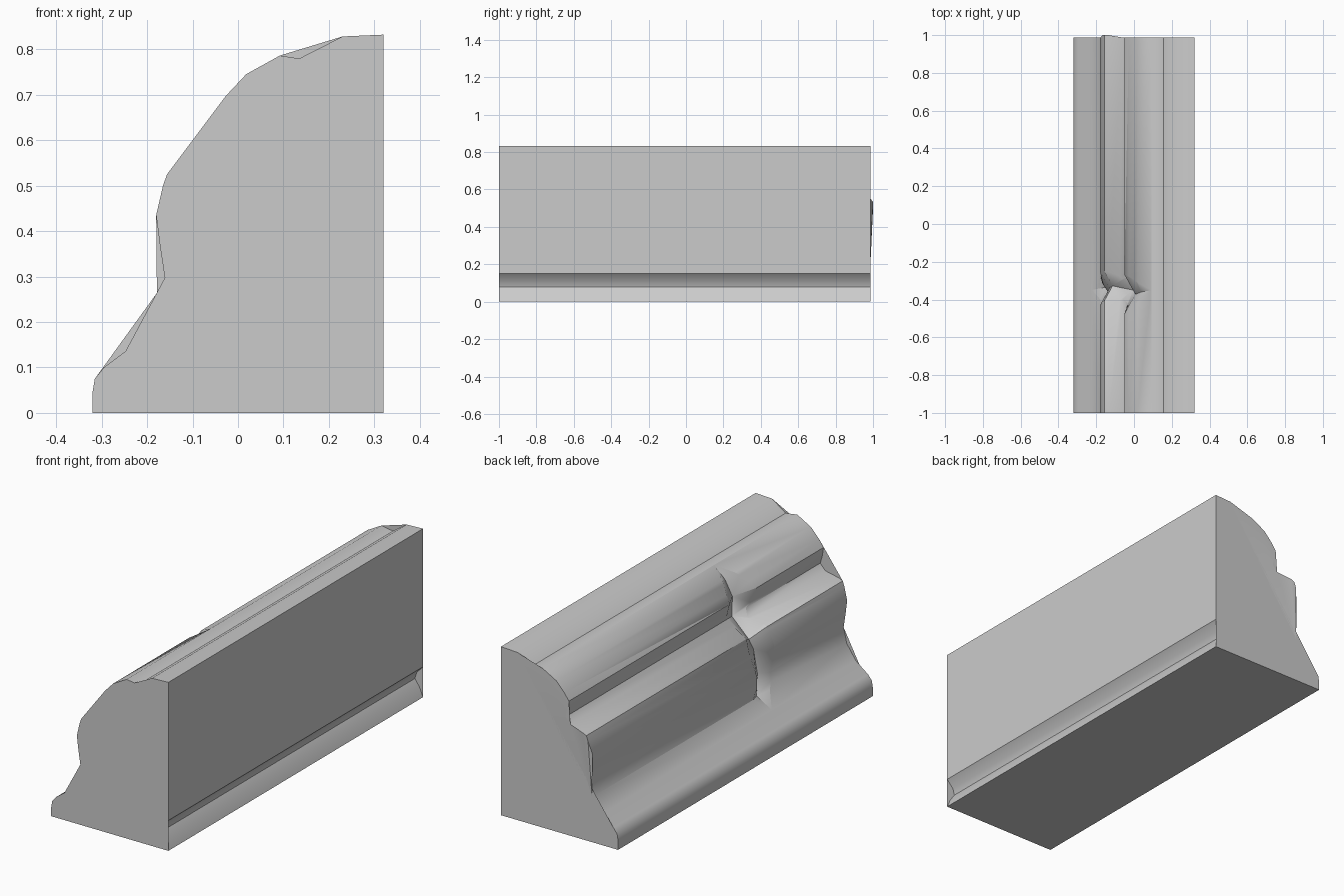
import bpy, bmesh, math
from mathutils import Vector

if "Cube" in bpy.data.objects:
    bpy.data.objects.remove(bpy.data.objects["Cube"])

# Cross-section of the moulding (x, z), walked from the bottom front up and over
PROFILE = [(-.32, 0), (-.32, .045), (-.315, .075), (-.295, .1), (-.228, .15),
           (-.178, .222), (-.161, .297), (-.172, .37), (-.18, .435), (-.165, .5),
           (-.156, .525), (-.135, .534), (-.06, .55), (-.033, .58), (-.045, .62),
           (-.051, .662), (-.027, .697), (.018, .745), (.092, .786), (.156, .776),
           (.23, .828), (.32, .832), (.32, .15), (.285, .112), (.275, .08),
           (.3, .045), (.32, 0)]


def make_object(name, bm):
    bmesh.ops.recalc_face_normals(bm, faces=bm.faces)
    mesh = bpy.data.meshes.new(name)
    bm.to_mesh(mesh)
    bm.free()
    obj = bpy.data.objects.new(name, mesh)
    bpy.context.collection.objects.link(obj)
    return obj


def loft(bm, rings):
    n = len(rings[0])
    for a, b in zip(rings, rings[1:]):
        for i in range(n):
            j = (i + 1) % n
            bm.faces.new((a[i], a[j], b[j], b[i]))


# Moulding: extruded profile, with a slight bulge on the back end of the ledge
bm = bmesh.new()
front = [bm.verts.new((x, -1, z)) for x, z in PROFILE]
back = [bm.verts.new((x, 1 if i in (9, 10, 11) else .987, z))
        for i, (x, z) in enumerate(PROFILE)]
loft(bm, [front, back])
caps = [bm.faces.new(front), bm.faces.new(back)]
bmesh.ops.triangulate(bm, faces=caps)
moulding = make_object("stone_moulding", bm)

# Chip cutter: V-shaped gouge (surface x, z, far edge y, near edge y, depth)
GOUGE = [(.018, .745, -.31, -.41, .03), (-.05, .662, -.27, -.475, .06),
         (-.033, .58, -.28, -.42, .035), (-.156, .525, -.25, -.405, .06),
         (-.18, .435, -.25, -.43, .05), (-.161, .297, -.325, -.43, .035),
         (-.178, .222, -.27, -.4, .03)]
TIPS = [Vector((.095, -.35, .79)), Vector((-.228, -.35, .153))]
OUT = .02
bm = bmesh.new()
line = [TIPS[0]] + [Vector((g[0], 0, g[1])) for g in GOUGE] + [TIPS[1]]
rings = []
for k, (x, z, ya, yb, d) in enumerate(GOUGE):
    t = line[k + 2] - line[k]
    n = Vector((t.z, 0, -t.x)).normalized()
    mid, half = (ya + yb) / 2, (ya - yb) / 2 * (d + OUT) / d
    p = Vector((x, mid, z))
    side = Vector((0, half, 0))
    rings.append([bm.verts.new(v) for v in
                  (p - n * d, p + n * OUT + side, p + n * OUT - side)])
loft(bm, rings)
for tip, ring in zip(TIPS, (rings[0], rings[-1])):
    v = bm.verts.new(tip)
    for i in range(3):
        bm.faces.new((ring[i], ring[(i + 1) % 3], v))
bmesh.ops.triangulate(bm, faces=bm.faces)
cutter = make_object("chip_cutter", bm)
cutter.hide_render = True

# Cut the chip and shade
mod = moulding.modifiers.new("chip", 'BOOLEAN')
mod.operation = 'DIFFERENCE'
mod.solver = 'EXACT'
mod.object = cutter
bpy.ops.object.select_all(action='DESELECT')
moulding.select_set(True)
bpy.context.view_layer.objects.active = moulding
bpy.ops.object.modifier_apply(modifier=mod.name)
bpy.data.objects.remove(cutter)
bpy.ops.object.shade_smooth_by_angle(angle=math.radians(40))
